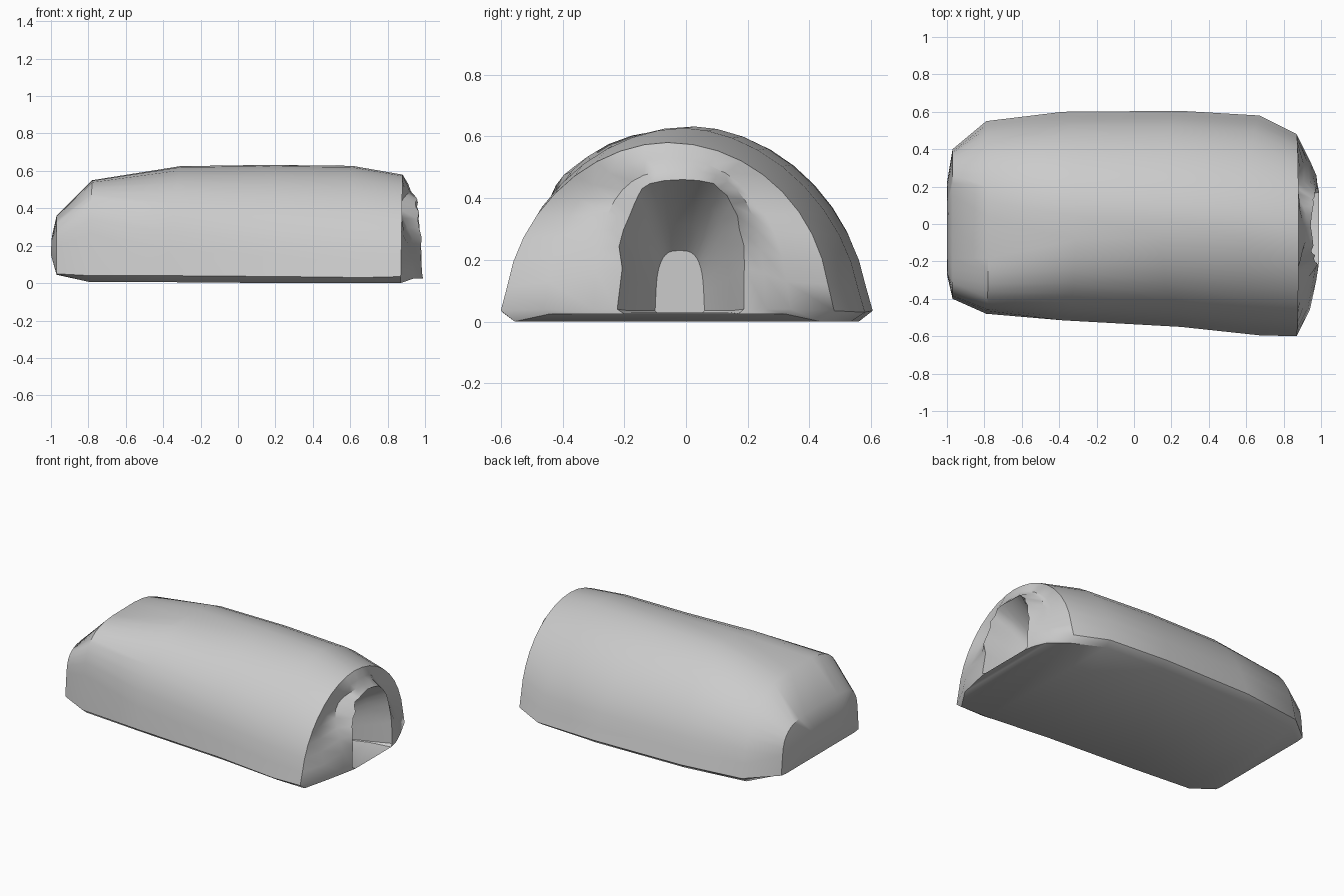
import bpy, bmesh, math, random

if "Cube" in bpy.data.objects:
    bpy.data.objects.remove(bpy.data.objects["Cube"])
random.seed(3)
N = 20  # segments over each arch

# x at base, x at top, y min, y max, top z, edge z, roundness on -y side, on +y side
shell = [
    (-1.00, -0.995, -0.27, 0.22, 0.25, 0.15, 0.6, 0.6),
    (-0.97, -0.97, -0.40, 0.40, 0.36, 0.05, 0.4, 0.5),      # rear face
    (-0.79, -0.78, -0.48, 0.55, 0.55, 0.04, 0.45, 0.95),
    (-0.38, -0.31, -0.515, 0.60, 0.625, 0.04, 0.78, 1.08),
    (0.25, 0.15, -0.55, 0.605, 0.632, 0.035, 0.95, 1.1),
    (0.67, 0.61, -0.595, 0.58, 0.627, 0.03, 1.05, 1.1),
    (0.87, 0.88, -0.60, 0.48, 0.58, 0.035, 1.05, 1.0),      # front shoulder
]
# The mouth: the dip pulls the flanks back into a pocket
# x at base, x at top, y min, y max, top z, roundness, dip
mouth = [
    (0.94, 0.91, -0.46, 0.34, 0.53, 0.92, 0.06),
    (0.975, 0.925, -0.30, 0.26, 0.49, 0.72, 0.07),
    (0.99, 0.95, -0.22, 0.19, 0.46, 0.62, 0),               # rim
]


def spow(v, p):
    return math.copysign(abs(v) ** p, v)


def ring_points(xb, xt, y0, y1, top, edge, pl, pr, floor, inset, dip=0, jit=0):
    c, w, pts = (y0 + y1) / 2, (y1 - y0) / 2, []
    for i in range(N + 1):
        t = math.pi * i / N
        s, k = abs(math.sin(t)), math.cos(t)
        p = pr if k > 0 else pl
        flare = 1 if i in (0, N) else 0.975
        x = xb + (xt - xb) * s - dip * math.sin(2 * t) ** 2 + random.uniform(-jit, jit)
        y = c + w * flare * spow(k, p) + random.uniform(-jit, jit)
        pts.append((x, y, edge + (top - edge) * s ** p))
    pts.append((xb, y0 + inset, floor))
    pts.append((xb, y1 - inset, floor))
    return pts


# One continuous skin: outside, round the mouth, then back into the tunnel
rings = []
for r in shell:
    floor = max(0, r[5] - 0.035 * min(1, (r[0] + 1) * 5))   # base rises at the rear
    rings.append(ring_points(*r, floor, 0.045))
for xb, xt, y0, y1, top, p, dip in mouth:
    rings.append(ring_points(xb, xt, y0, y1, top, 0.04, p, p, 0.025, 0.02,
                             dip, 0 if dip else 0.01))
for x, w, top in ((0.85, 0.165, 0.40), (0.74, 0.125, 0.315), (0.65, 0.08, 0.23)):
    rings.append(ring_points(x, x, -0.02 - w, -0.02 + w, top, 0.035, 0.65, 0.65, 0.03, 0.005))

bm = bmesh.new()
loops = [[bm.verts.new(q) for q in r] for r in rings]
M = N + 3
for a, b in zip(loops, loops[1:]):
    for i in range(M):
        j = (i + 1) % M
        bm.faces.new((a[i], a[j], b[j], b[i]))
bm.faces.new(loops[0])
bm.faces.new(loops[-1])
bmesh.ops.recalc_face_normals(bm, faces=bm.faces)

me = bpy.data.meshes.new("hollow_mound")
bm.to_mesh(me)
bm.free()
ob = bpy.data.objects.new("hollow_mound", me)
bpy.context.collection.objects.link(ob)
bpy.context.view_layer.objects.active = ob
ob.select_set(True)
bpy.ops.object.shade_smooth_by_angle(angle=math.radians(38))
